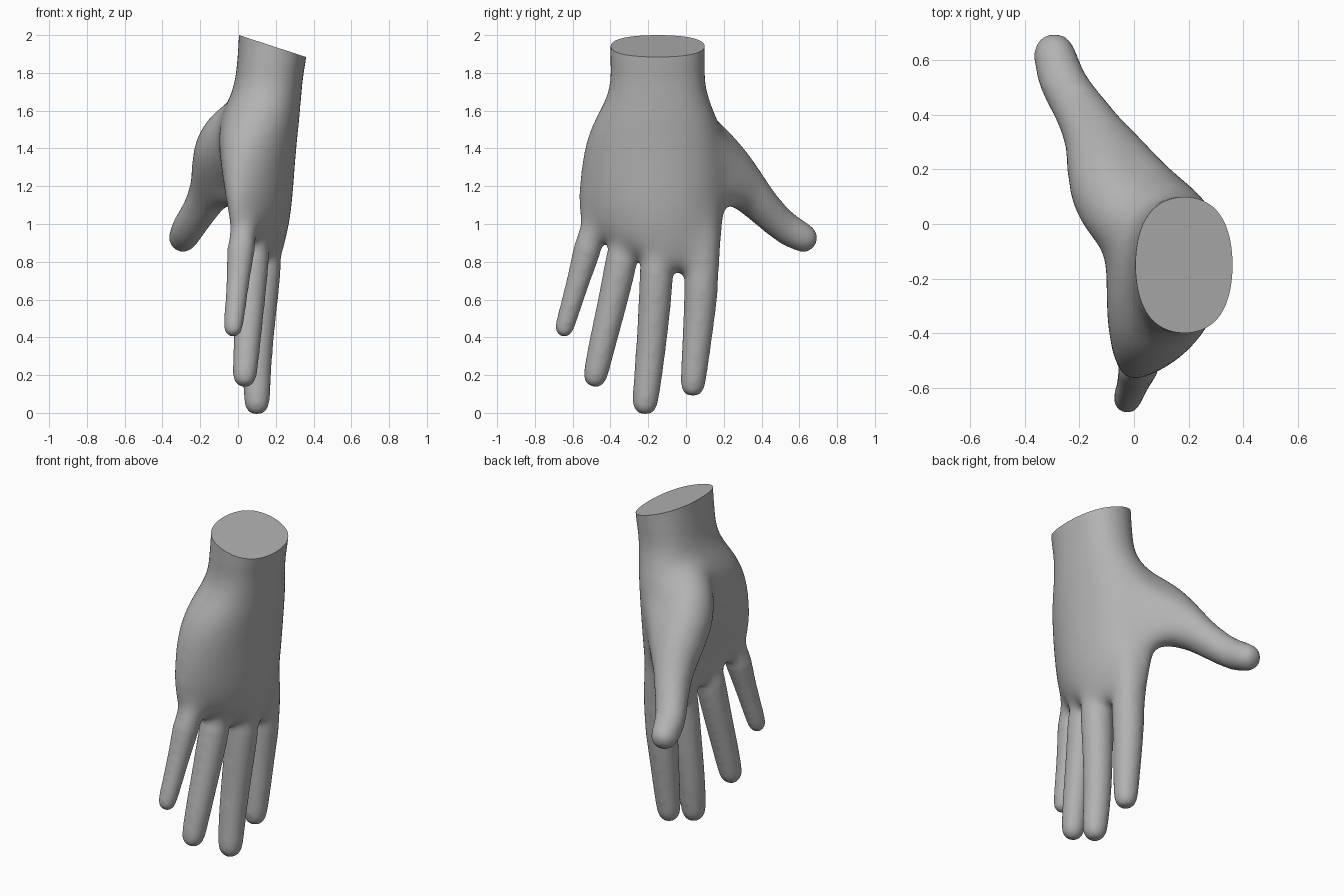
import bpy
import bmesh
import math
from mathutils import Vector

if "Cube" in bpy.data.objects:
    bpy.data.objects.remove(bpy.data.objects["Cube"], do_unlink=True)

SIDES = 12
ANGLES = [math.tau * i / SIDES for i in range(SIDES)]


def loft(bm, rings):
    """Skin a list of point rings into a closed tube."""
    rows = [[bm.verts.new(p) for p in ring] for ring in rings]
    for low, high in zip(rows, rows[1:]):
        for i in range(SIDES):
            j = (i + 1) % SIDES
            bm.faces.new((low[i], low[j], high[j], high[i]))
    bm.faces.new(rows[0])
    bm.faces.new(rows[-1])


def palm_ring(z, y0, y1, xc, half, arch, shear):
    """Rounded oval, arched so the back of the hand bulges to +x."""
    ring = []
    for a in ANGLES:
        c, s = math.cos(a), math.sin(a)
        u = math.copysign(abs(c) ** 0.85, c) * 1.04
        v = math.copysign(abs(s) ** 0.85, s) * 1.04
        dy = v * (y1 - y0) / 2
        ring.append(Vector((xc + u * half - arch * v * v + arch * v / 4,
                            (y0 + y1) / 2 + dy, z - shear * dy)))
    return ring


def digit(bm, nodes):
    """Round tube through (x, y, z, radius) nodes with a domed tip."""
    pts = [Vector(n[:3]) for n in nodes]
    radii = [n[3] * 1.045 + 0.005 for n in nodes]
    rings = []

    def add(centre, axis, r):
        side = axis.cross(Vector((1, 0, 0))).normalized()
        other = axis.cross(side).normalized()
        rings.append([centre + r * (math.cos(a) * side + math.sin(a) * other)
                      for a in ANGLES])

    for i, p in enumerate(pts):
        axis = (pts[min(i + 1, len(pts) - 1)] - pts[max(i - 1, 0)]).normalized()
        add(p, axis, radii[i])
    for along, width in ((0.55, 0.88), (0.9, 0.6), (1.02, 0.3)):
        add(pts[-1] + axis * radii[-1] * along, axis, radii[-1] * width)
    loft(bm, rings)


# Palm and wrist sections: z, y range, x centre, half depth, arch, shear
PALM = [
    (2.30, -0.40, 0.10, 0.20, 0.185, 0, 0),
    (2.10, -0.40, 0.10, 0.195, 0.185, 0, 0),
    (1.90, -0.40, 0.10, 0.183, 0.183, 0, 0),
    (1.77, -0.40, 0.10, 0.165, 0.178, 0, 0),
    (1.68, -0.415, 0.115, 0.15, 0.187, 0, 0),
    (1.59, -0.475, 0.165, 0.125, 0.21, 0.02, 0),
    (1.45, -0.54, 0.20, 0.105, 0.215, 0.05, 0),
    (1.25, -0.57, 0.215, 0.125, 0.185, 0.10, 0),
    (1.05, -0.585, 0.21, 0.155, 0.145, 0.14, 0.1),
    (0.92, -0.57, 0.18, 0.155, 0.115, 0.14, 0.3),
    (0.79, -0.52, 0.14, 0.145, 0.075, 0.13, 0.42),
]

# Centre lines with radii of the digits and of the webs beside the thumb
DIGITS = {
    "little": [(0.07, -0.41, 1.2, 0.045), (0.025, -0.495, 0.97, 0.08),
               (0.005, -0.555, 0.75, 0.059), (-0.01, -0.6, 0.6, 0.053),
               (-0.025, -0.642, 0.457, 0.048)],
    "ring": [(0.115, -0.28, 1.2, 0.05), (0.085, -0.325, 0.88, 0.085),
             (0.065, -0.385, 0.6, 0.074), (0.05, -0.435, 0.4, 0.069),
             (0.036, -0.478, 0.207, 0.062)],
    "middle": [(0.17, -0.14, 1.15, 0.06), (0.145, -0.15, 0.83, 0.09),
               (0.115, -0.17, 0.5, 0.079), (0.1, -0.195, 0.25, 0.072),
               (0.1, -0.215, 0.066, 0.066)],
    "index": [(0.12, 0.07, 1.2, 0.06), (0.115, 0.094, 0.93, 0.1),
              (0.115, 0.088, 0.78, 0.092), (0.1, 0.07, 0.5, 0.078),
              (0.095, 0.05, 0.3, 0.07), (0.09, 0.037, 0.16, 0.063)],
    "thumb": [(0.05, -0.07, 1.6, 0.11), (-0.03, 0.01, 1.5, 0.145),
              (-0.09, 0.11, 1.4, 0.153), (-0.105, 0.21, 1.3, 0.147),
              (-0.135, 0.31, 1.19, 0.122), (-0.195, 0.41, 1.08, 0.094),
              (-0.262, 0.51, 0.985, 0.082), (-0.288, 0.61, 0.932, 0.076)],
    "upper web": [(0.17, -0.03, 1.64, 0.08), (0.1, 0.07, 1.46, 0.11),
                  (0.0, 0.19, 1.32, 0.11), (-0.1, 0.31, 1.21, 0.095)],
    "lower web": [(0.11, 0.06, 1.24, 0.09), (0.04, 0.14, 1.2, 0.1),
                  (-0.04, 0.23, 1.18, 0.09), (-0.12, 0.32, 1.16, 0.085)],
}

bm = bmesh.new()
loft(bm, [palm_ring(*row) for row in PALM])
for nodes in DIGITS.values():
    digit(bm, nodes)
bmesh.ops.recalc_face_normals(bm, faces=bm.faces)
mesh = bpy.data.meshes.new("hand")
bm.to_mesh(mesh)
bm.free()
hand = bpy.data.objects.new("hand", mesh)
bpy.context.collection.objects.link(hand)

# Round the parts, fuse them into one skin and soften the joins
hand.modifiers.new("round", "SUBSURF").levels = 2
fuse = hand.modifiers.new("fuse", "REMESH")
fuse.mode = "VOXEL"
fuse.voxel_size = 0.014
soften = hand.modifiers.new("soften", "SMOOTH")
soften.factor = 0.5
soften.iterations = 16
bpy.context.view_layer.update()
graph = bpy.context.evaluated_depsgraph_get()
skin = bpy.data.meshes.new_from_object(hand.evaluated_get(graph))
hand.modifiers.clear()
hand.data = skin
skin.name = "hand"

# Blend knuckles and thumb root into the palm, fading out along the digits
bm = bmesh.new()
bm.from_mesh(skin)
for step in range(16):
    fade = step * 0.014
    joins = [v for v in bm.verts
             if 0.68 + fade < v.co.z + 0.35 * v.co.y
             and v.co.z < 1.85 - fade and v.co.y < 0.5 - fade]
    for _ in range(5):
        bmesh.ops.smooth_vert(bm, verts=joins, factor=0.5,
                              use_axis_x=True, use_axis_y=True, use_axis_z=True)

# Slanted flat cut through the wrist
bmesh.ops.bisect_plane(bm, geom=bm.verts[:] + bm.edges[:] + bm.faces[:],
                       plane_co=(0.005, 0, 2), plane_no=(0.31, 0, 0.95),
                       clear_outer=True)
rim = [e for e in bm.edges if e.is_boundary]
bmesh.ops.holes_fill(bm, edges=rim, sides=0)
bmesh.ops.recalc_face_normals(bm, faces=bm.faces)
bm.to_mesh(skin)
bm.free()

# Plain grey material
grey = bpy.data.materials.new("plain grey")
grey.use_nodes = True
colour = (0.45, 0.45, 0.45, 1)
grey.diffuse_color = colour
shader = next(n for n in grey.node_tree.nodes if n.type == "BSDF_PRINCIPLED")
shader.inputs["Base Color"].default_value = colour
skin.materials.clear()
skin.materials.append(grey)

# Smooth skin with a crisp wrist rim
bpy.ops.object.select_all(action="DESELECT")
hand.select_set(True)
bpy.context.view_layer.objects.active = hand
bpy.ops.object.shade_smooth_by_angle(angle=math.radians(40))
